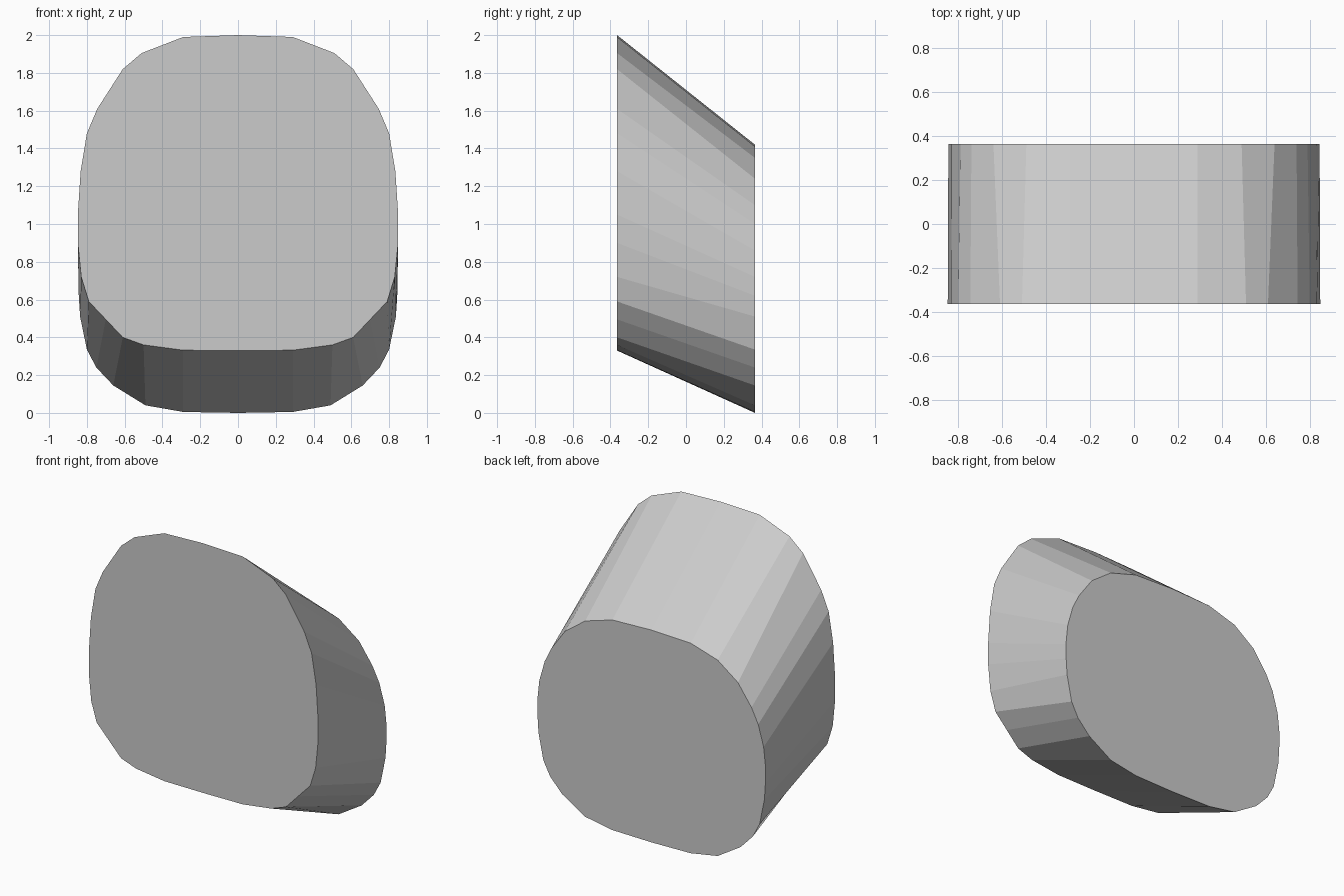
import bpy, bmesh

if "Cube" in bpy.data.objects:
    bpy.data.objects.remove(bpy.data.objects["Cube"])

# Right-hand half outlines (x, z), top to bottom, with matching points
FRONT = [(.29, 1.99), (.51, 1.905), (.61, 1.82), (.745, 1.61), (.80, 1.48),
         (.833, 1.28), (.848, 1.05), (.848, .90), (.83, .72), (.79, .59),
         (.70, .495), (.61, .40), (.50, .36), (.29, .332)]
BACK = [(.29, 1.41), (.49, 1.35), (.64, 1.24), (.74, 1.10), (.79, 1.0),
        (.83, .86), (.845, .72), (.843, .62), (.836, .51), (.80, .335),
        (.75, .24), (.66, .145), (.49, .04), (.29, .005)]


def ring(bm, half, top, bottom, y):
    pts = [(0, top)] + half + [(0, bottom)] + [(-x, z) for x, z in reversed(half)]
    return [bm.verts.new((x, y, z)) for x, z in pts]


# Slanted rounded block: front outline lofted to the lower back outline
bm = bmesh.new()
a = ring(bm, FRONT, 2.0, .33, -.365)
b = ring(bm, BACK, 1.42, 0, .365)
n = len(a)
for i in range(n):
    j = (i + 1) % n
    bm.faces.new((a[i], a[j], b[j], b[i]))
bm.faces.new(a)
bm.faces.new(b)
bmesh.ops.recalc_face_normals(bm, faces=bm.faces[:])
mesh = bpy.data.meshes.new("slanted_block")
bm.to_mesh(mesh)
bm.free()
obj = bpy.data.objects.new("slanted_block", mesh)
bpy.context.collection.objects.link(obj)
